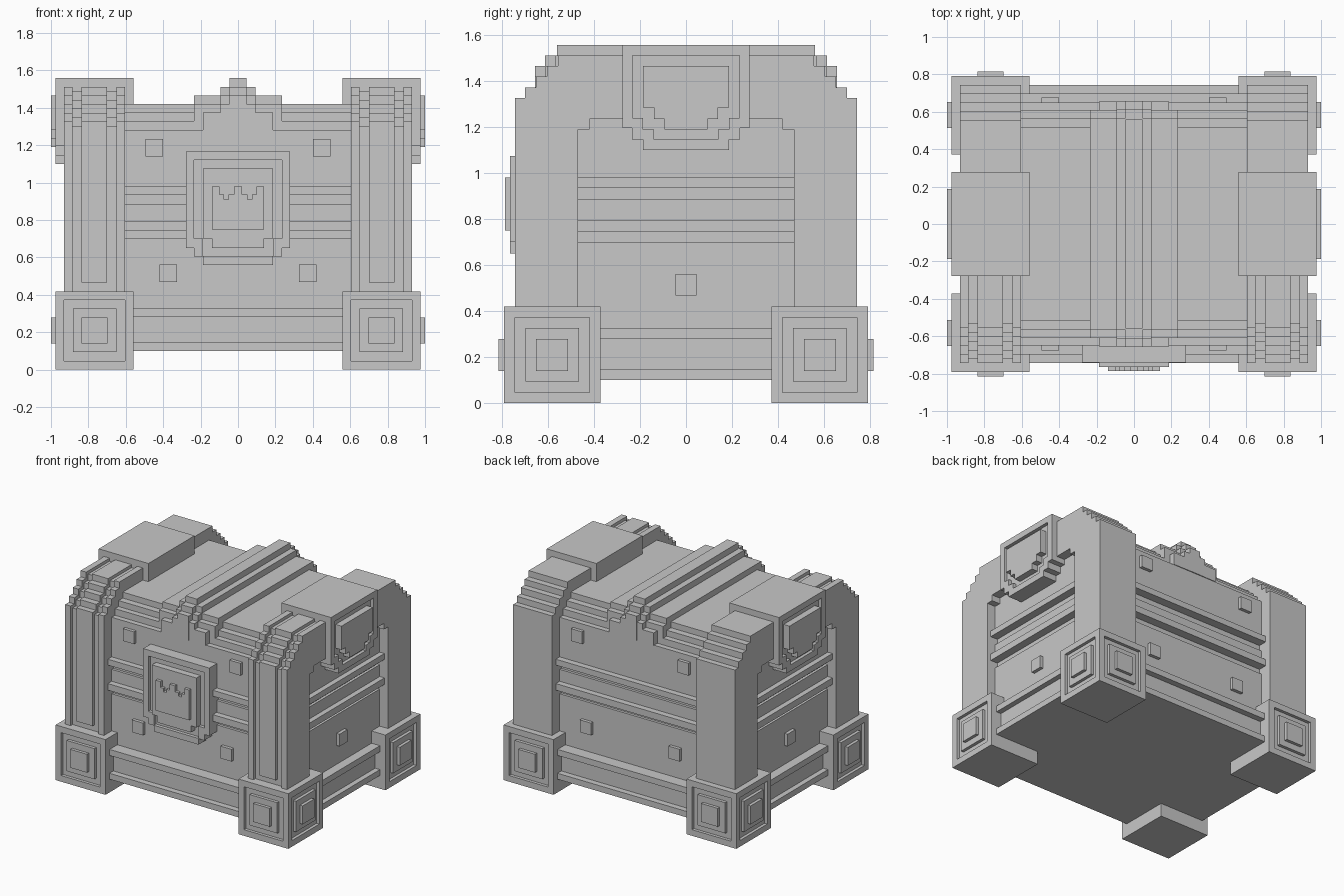
import bpy, bmesh

cube = bpy.data.objects.get("Cube")
if cube:
    bpy.data.objects.remove(cube, do_unlink=True)

GREY = (0.58, 0.58, 0.58, 1)
grey = bpy.data.materials.new("stone_grey")
grey.use_nodes = True
grey.diffuse_color = GREY
grey.node_tree.nodes["Principled BSDF"].inputs["Base Color"].default_value = GREY

U = 2 / 43  # block unit


def prism(name, pts, axis, a, b):
    """Extrude a 2D outline: (y, z) along x, or (x, z) along y."""
    bm = bmesh.new()
    place = (lambda p, t: (t, p[0], p[1])) if axis == "x" else (lambda p, t: (p[0], t, p[1]))
    lo = [bm.verts.new(place(p, a)) for p in pts]
    hi = [bm.verts.new(place(p, b)) for p in pts]
    bm.faces.new(lo)
    bm.faces.new(hi)
    for i in range(len(pts)):
        j = (i + 1) % len(pts)
        bm.faces.new((lo[i], lo[j], hi[j], hi[i]))
    bmesh.ops.recalc_face_normals(bm, faces=bm.faces)
    me = bpy.data.meshes.new(name)
    bm.to_mesh(me)
    bm.free()
    me.materials.append(grey)
    bpy.context.collection.objects.link(bpy.data.objects.new(name, me))


def rect(p0, p1, z0, z1):
    return [(p0, z0), (p1, z0), (p1, z1), (p0, z1)]


def box(name, x0, x1, y0, y1, z0, z1):
    prism(name, rect(y0, y1, z0, z1), "x", x0, x1)


def stairs(steps, z0):
    """Symmetric stepped outline from (half width, top) pairs, widest first."""
    side = [(steps[0][0], z0)]
    for i, (w, top) in enumerate(steps):
        side.append((w, top))
        if i + 1 < len(steps):
            side.append((steps[i + 1][0], top))
    return whole(side)


def whole(half):
    return half + [(-p, z) for p, z in reversed(half)]


def flip(pts):
    return [(-p, z) for p, z in pts]


def frame(name, outer, inner, axis, a, b):
    """Frame between two half outlines that run from top to bottom."""
    half = [(0, outer[0][1])] + outer + [(0, outer[-1][1]), (0, inner[-1][1])]
    half += inner[::-1] + [(0, inner[0][1])]
    for n, pts in enumerate((half, flip(half))):
        prism(f"{name}_{n}", pts, axis, a, b)


# Chest body in layers: full walls, grooves and ridges
for z0, z1, grow in ((0.10, 0.70, 0), (0.70, 0.745, -0.02), (0.745, 0.795, U), (0.795, 0.885, 0),
                     (0.885, 0.935, -0.02), (0.935, 0.98, U), (0.98, 1.26, 0)):
    gx = min(grow, 0.04)
    box("body_layer", -0.86 - gx, 0.86 + gx, -0.65 - grow, 0.65 + grow, z0, z1)

# Stepped lid
prism("lid", stairs([(0.65, 1.28), (0.61, 1.33), (0.567, 1.375), (0.517, 1.42)], 1.2), "x", -0.62, 0.62)

# Base plinth with two ledges
box("plinth", -0.89, 0.89, -0.697, 0.697, 0.101, 0.32)
for n, (z0, z1) in enumerate([(0.10, 0.145), (0.28, 0.326)]):
    box(f"plinth_ledge_{n}", -0.93, 0.93, -0.743, 0.743, z0, z1)

# Studs
for s in (-1, 1):
    for f in (-1, 1):
        for x, z in ((0.447, 1.187), (0.372, 0.515)):
            ys = sorted((f * 0.6, f * 0.675))
            box("wall_stud", s * x - U, s * x + U, *ys, z - U, z + U)
    box("side_stud", *sorted((s * 0.8, s * 0.886)), -U, U, 0.515 - U, 0.515 + U)

# Corner pillars joined by an arch at each end
arch = [(0.743, 1.326), (0.70, 1.326), (0.70, 1.372), (0.652, 1.372), (0.652, 1.42), (0.605, 1.42),
        (0.605, 1.465), (0.557, 1.465), (0.557, 1.512), (0, 1.512)]
under = [(0, 1.235), (0.42, 1.235), (0.42, 1.19), (0.47, 1.19), (0.47, 0.38)]
H = U / 2
full = [(0.743, 0.38)] + arch + under
groove = [(0.743 - H, 0.38)] + [(max(p - H, 0), z - H) for p, z in arch] + under
middle = [(0.743 - H, 0.38), (0.743 - H, 0.465), (0.743, 0.465)] + arch + under
cuts = [0.605, 0.65, 0.70, 0.837, 0.884, 0.93]
for s in (-1, 1):
    prism("rear_pillar", full, "x", s * 0.605, s * 0.93)
    for i, shape in enumerate((full, groove, middle, groove, full)):
        prism(f"front_pillar_rib_{i}", flip(shape), "x", s * cuts[i], s * cuts[i + 1])

# Feet with framed, knobbed outer faces
F = 4.5 * U
D = U / 2
for sx in (-1, 1):
    for sy in (-1, 1):
        cx, cy = sx * 0.767, sy * 0.582
        xs = sorted((cx - sx * F, cx + sx * (F - D)))
        ys = sorted((cy - sy * F, cy + sy * (F - D)))
        box("foot", *xs, *ys, 0, 2 * F)
        for axis, c, face in (("x", cy, cx + sx * F), ("y", cx, cy + sy * F)):
            s = sx if axis == "x" else sy
            inner = face - s * D
            for half, out, part in ((2.5 * U, 0, "foot_plate"), (1.5 * U, D, "foot_knob")):
                prism(part, rect(c - half, c + half, F - half, F + half), axis, inner - s * D, face + s * out)
            for p0, p1, z0, z1 in ((-F, F, 0, U), (-F, F, 2 * F - U, 2 * F),
                                   (-F, U - F, U, 2 * F - U), (F - U, F, U, 2 * F - U)):
                prism("foot_frame", rect(c + p0, c + p1, z0, z1), axis, inner, face)

# End brackets on the arches: recessed frame with a stepped plate
rim = [(0.277, 1.558), (0.277, 1.195), (0.235, 1.195), (0.235, 1.145), (0.187, 1.145), (0.187, 1.10)]
well = [(0.233, 1.512), (0.233, 1.24), (0.187, 1.24), (0.187, 1.19), (0.14, 1.19), (0.14, 1.147)]
plate = [(0.187, 1.465), (0.187, 1.285), (0.14, 1.285), (0.14, 1.235), (0.093, 1.235), (0.093, 1.19)]
for s in (-1, 1):
    prism("bracket", whole(rim), "x", s * 0.80, s * 0.95)
    box("bracket_top", *sorted((s * 0.558, s * 0.82)), -0.277, 0.277, 1.25, 1.558)
    frame("bracket_frame", rim, well, "x", s * 0.95, s * 0.975)
    prism("bracket_plate", whole(plate), "x", s * 0.94, s * 1.0)

# Centre strap over the lid, stepping up towards the middle
for name, half, steps in (("strap_slab", 0.235, [(0.61, 1.42), (0.567, 1.465)]),
                          ("strap_tongue", 0.187, [(0.655, 1.375), (0.60, 1.42)]),
                          ("strap_spine", 0.093, [(0.656, 1.42), (0.612, 1.465), (0.567, 1.512)]),
                          ("strap_rail", U, [(0.657, 1.465), (0.614, 1.512), (0.56, 1.558)])):
    prism(name, stairs(steps, 1.28), "x", -half, half)

# Lock plate with frame, panel and notched centre
lock = [(0.277, 1.165), (0.277, 0.65), (0.235, 0.65), (0.235, 0.605), (0.187, 0.605), (0.187, 0.56)]
hole = [(0.235, 1.12), (0.235, 0.70), (0.187, 0.70), (0.187, 0.607)]
panel = [(0.187, 1.075), (0.187, 0.70), (0.14, 0.70), (0.14, 0.65)]
notched = [(0.14, 0.75), (0.14, 0.98), (0.10, 0.98), (0.10, 0.935), (0.075, 0.935), (0.075, 0.91),
           (0.05, 0.91), (0.05, 0.935), (0.022, 0.935), (0.022, 0.98)]
prism("lock_back", whole(lock), "y", -0.715, -0.62)
frame("lock_frame", lock, hole, "y", -0.74, -0.715)
prism("lock_panel", whole(panel), "y", -0.765, -0.70)
prism("lock_centre", whole(notched), "y", -0.787, -0.76)
